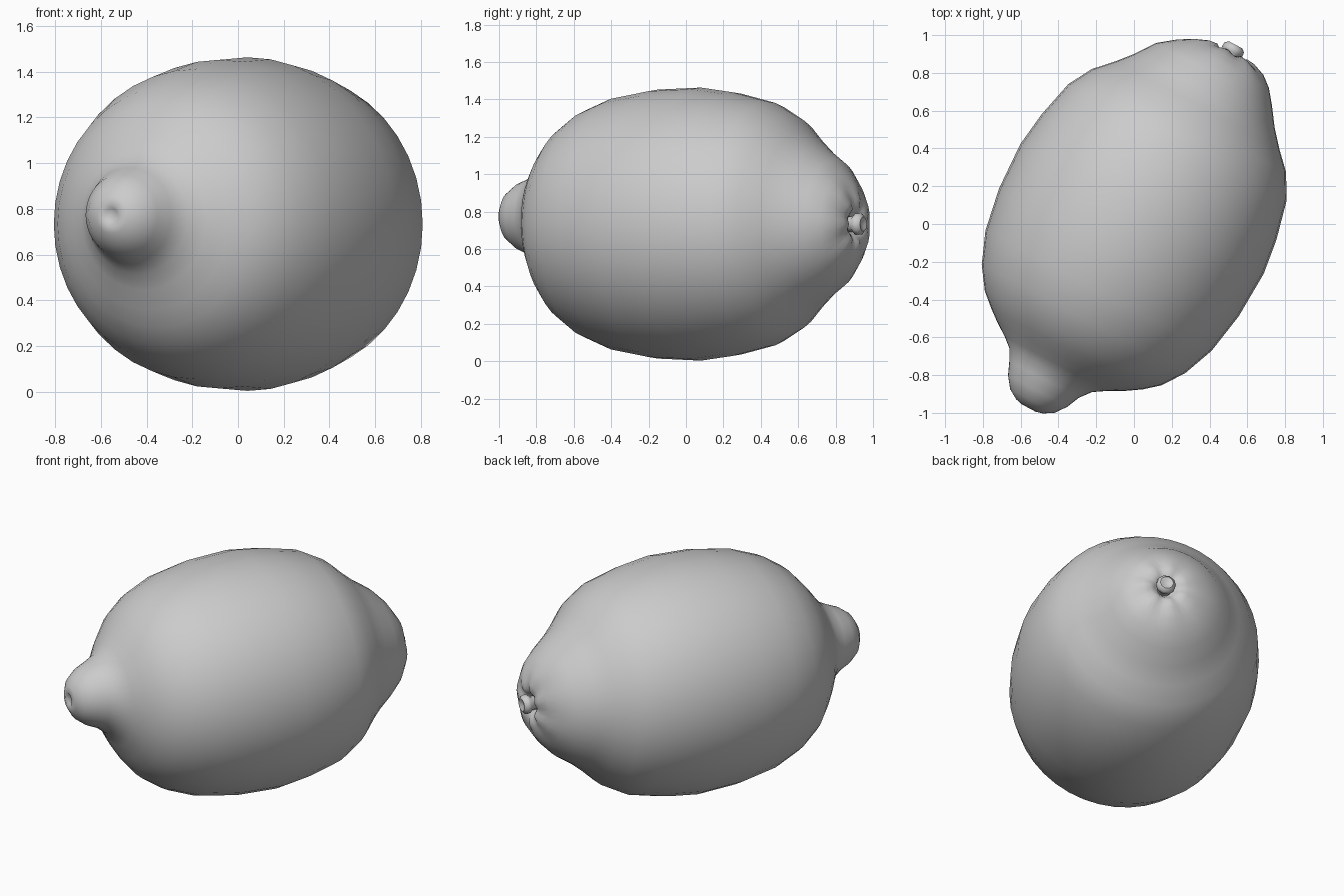
import bpy, bmesh
from math import sin, cos, pi, radians
from mathutils import Matrix, Vector

if "Cube" in bpy.data.objects:
    bpy.data.objects.remove(bpy.data.objects["Cube"])

# fruit axis lies flat, turned 28 degrees from +y towards +x
A = radians(28)
D = Vector((sin(A), cos(A), 0))
P = Vector((cos(A), -sin(A), 0))
FRAME = Matrix((
    (P.x, 0, D.x, 0),
    (P.y, 0, D.y, 0),
    (0, 1, 0, 0.733),
    (0, 0, 0, 1)))


def lathe(name, profile, segs, warp=None, angle=60):
    """Closed revolve of (position, radius) pairs, ends being points on the axis."""
    bm = bmesh.new()

    def put(t, r, a):
        v = Vector((r * cos(a), r * sin(a), t))
        if warp:
            v = warp(v, r, a)
        return bm.verts.new(FRAME @ v)

    first, last = put(*profile[0], 0), put(*profile[-1], 0)
    rings = [[put(t, r, 2 * pi * i / segs) for i in range(segs)] for t, r in profile[1:-1]]
    for i in range(segs):
        j = (i + 1) % segs
        bm.faces.new((first, rings[0][i], rings[0][j]))
        bm.faces.new((last, rings[-1][j], rings[-1][i]))
        for lo, hi in zip(rings, rings[1:]):
            bm.faces.new((lo[i], hi[i], hi[j], lo[j]))
    bmesh.ops.recalc_face_normals(bm, faces=bm.faces)
    mesh = bpy.data.meshes.new(name)
    bm.to_mesh(mesh)
    bm.free()
    ob = bpy.data.objects.new(name, mesh)
    bpy.context.collection.objects.link(ob)
    bpy.ops.object.select_all(action='DESELECT')
    ob.select_set(True)
    bpy.context.view_layer.objects.active = ob
    bpy.ops.object.shade_smooth_by_angle(angle=radians(angle))
    return ob


def fruit_warp(v, r, a):
    # the nipple sits a little off the axis, the stem end is puckered
    t = v.z
    k = min(1, max(0, (-0.72 - t) / 0.25))
    k = k * k * (3 - 2 * k)
    v.x -= 0.035 * k
    v.y += 0.04 * k
    if t > 0.9:
        v.x += 0.025 * min(1, (t - 0.9) / 0.1)
    if t > 0.95 and 0.07 < r < 0.3:
        v.z += 0.011 * cos(7 * a) * (1 - r / 0.3)
    return v


# fruit body: nipple, rounded belly, dimpled stem end
body = [(-1.108, 0), (-1.112, 0.03), (-1.122, 0.042), (-1.112, 0.08), (-1.08, 0.133),
        (-1.02, 0.178), (-0.95, 0.208), (-0.89, 0.248), (-0.845, 0.31), (-0.80, 0.385),
        (-0.75, 0.455), (-0.685, 0.53), (-0.57, 0.61), (-0.40, 0.678), (-0.17, 0.719),
        (0.09, 0.73), (0.28, 0.705), (0.49, 0.655), (0.62, 0.582), (0.71, 0.495),
        (0.80, 0.418), (0.90, 0.348), (0.97, 0.275), (1.015, 0.21), (1.04, 0.14),
        (1.043, 0.095), (1.025, 0.065), (1.0, 0.045), (0.99, 0)]
lathe("fruit_body", body, 40, fruit_warp)


def stem_warp(v, r, a):
    v.x += 0.03
    return v


# stem stub with a small hollow in its end
stem = [(0.98, 0), (0.99, 0.045), (1.03, 0.042), (1.05, 0.06), (1.075, 0.058),
        (1.09, 0.04), (1.085, 0.022), (1.075, 0)]
lathe("stem_stub", stem, 10, stem_warp, 50)
